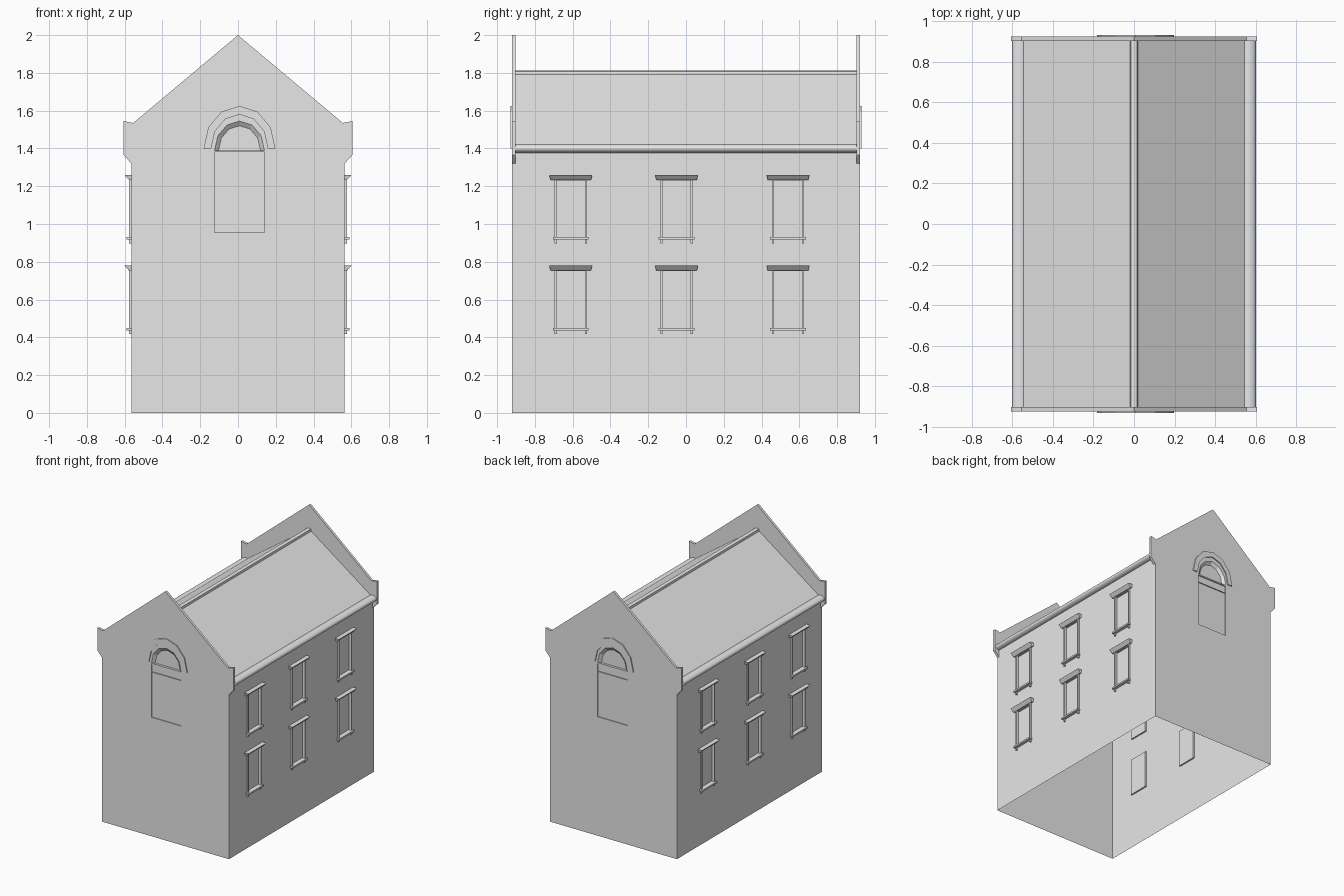
import bpy, bmesh
from math import pi, sin, cos
from mathutils import Matrix, Vector

cube = bpy.data.objects.get("Cube")
if cube:
    bpy.data.objects.remove(cube, do_unlink=True)

stone = bpy.data.materials.new("pale_grey")
stone.use_nodes = True
stone.diffuse_color = (0.8, 0.8, 0.8, 1)
stone.node_tree.nodes["Principled BSDF"].inputs["Base Color"].default_value = (0.8, 0.8, 0.8, 1)

HALF_X, HALF_Y = 0.565, 0.922
PARAPET = 0.02


def finish(bm, name, smooth=False):
    me = bpy.data.meshes.new(name)
    bm.to_mesh(me)
    bm.free()
    me.materials.append(stone)
    ob = bpy.data.objects.new(name, me)
    bpy.context.collection.objects.link(ob)
    if smooth:
        bpy.ops.object.select_all(action='DESELECT')
        ob.select_set(True)
        bpy.context.view_layer.objects.active = ob
        bpy.ops.object.shade_smooth_by_angle(angle=0.7)
    return ob


def frame(axis, sign):
    """Matrix taking (across, up, inward) to the wall on the given side."""
    inward = Vector((0, -sign, 0)) if axis == 'Y' else Vector((-sign, 0, 0))
    across = Vector((1, 0, 0)) if axis == 'Y' else Vector((0, 1, 0))
    dist = HALF_Y if axis == 'Y' else HALF_X
    rot = Matrix((across, (0, 0, 1), inward)).transposed().to_4x4()
    return Matrix.Translation(-inward * dist) @ rot


def ring(bm, points, depth):
    return [bm.verts.new((u, v, depth)) for u, v in points]


def skirt(bm, a, b):
    for i in range(len(a)):
        j = (i + 1) % len(a)
        bm.faces.new((a[i], a[j], b[j], b[i]))


def wall(name, mat, outline, recesses):
    """Sheet wall with recessed panels: (points, depth, splay) each."""
    bm = bmesh.new()
    loops = [ring(bm, p, 0) for p in [outline] + [r[0] for r in recesses]]
    edges = [bm.edges.new((l[i], l[i - 1])) for l in loops for i in range(len(l))]
    bmesh.ops.triangle_fill(bm, use_beauty=True, use_dissolve=False, edges=edges)
    for loop, (points, depth, splay) in zip(loops[1:], recesses):
        cu = sum(p[0] for p in points) / len(points)
        base = min(p[1] for p in points)
        inner = ring(bm, [(cu + (u - cu) * splay, base + (v - base) * splay)
                          for u, v in points], depth)
        skirt(bm, loop, inner)
        bm.faces.new(inner)
    bm.transform(mat)
    bmesh.ops.recalc_face_normals(bm, faces=bm.faces)
    out = -(mat.to_3x3() @ Vector((0, 0, 1)))
    if sum(f.normal.dot(out) * f.calc_area() for f in bm.faces) < 0:
        bmesh.ops.reverse_faces(bm, faces=bm.faces)
    return finish(bm, name)


def prism(name, mat, points, d0, d1):
    """Solid outline extruded between two depths of a wall frame."""
    bm = bmesh.new()
    a, b = ring(bm, points, d0), ring(bm, points, d1)
    skirt(bm, a, b)
    bm.faces.new(a)
    bm.faces.new(b)
    bm.transform(mat)
    bmesh.ops.recalc_face_normals(bm, faces=bm.faces)
    return finish(bm, name)


def rect(u0, u1, v0, v1):
    return [(u0, v0), (u1, v0), (u1, v1), (u0, v1)]


def arch(cu, base, ru, rv, n=6):
    return [(cu + ru * cos(pi * i / n), base + rv * sin(pi * i / n)) for i in range(n + 1)]


def along_y(name, section, half, smooth=False):
    """Open section (x, z) swept along the building."""
    bm = bmesh.new()
    a, b = ([bm.verts.new((x, y, z)) for x, z in section] for y in (-half, half))
    for i in range(len(a) - 1):
        bm.faces.new((a[i], a[i + 1], b[i + 1], b[i]))
    bmesh.ops.recalc_face_normals(bm, faces=bm.faces)
    if sum(f.normal.z * f.calc_area() for f in bm.faces) < 0:
        bmesh.ops.reverse_faces(bm, faces=bm.faces)
    return finish(bm, name, smooth)


# Gable outline with kneelers at the eaves
shoulder = [(HALF_X, 1.32), (0.605, 1.365), (0.605, 1.545), (0.555, 1.535)]
crown = shoulder + [(0, 2.0)] + [(-u, v) for u, v in reversed(shoulder)]
gable = [(-HALF_X, 0), (HALF_X, 0)] + crown

# Gable walls, raised parapets and arched windows
WIN = 0.008
for side, sign in (("front", -1), ("back", 1)):
    m = frame('Y', sign)
    wall(side + "_gable_wall", m, gable,
         [(rect(WIN - 0.132, WIN + 0.132, 0.955, 1.38), 0.008, 1.0),
          (arch(WIN, 1.39, 0.132, 0.155), 0.018, 0.84)])
    # Parapet back and coping behind the wall sheet
    bm = bmesh.new()
    a, b = ring(bm, crown, 0), ring(bm, crown, PARAPET)
    skirt(bm, a, b)
    bm.faces.new(b)
    bm.transform(m)
    bmesh.ops.recalc_face_normals(bm, faces=bm.faces)
    finish(bm, side + "_parapet")
    # Hood moulding over the arch
    hood = arch(WIN, 1.40, 0.19, 0.225) + arch(WIN, 1.40, 0.15, 0.18)[::-1]
    prism(side + "_hood_mould", m, hood, -0.008, 0)

# Side walls with two rows of three windows
for side, sign in (("left", 1), ("right", -1)):
    m = frame('X', sign)
    windows = [(c, z) for z in (0.45, 0.93) for c in (-0.61, -0.05, 0.54)]
    wall(side + "_wall", m, rect(-HALF_Y, HALF_Y, 0, 1.40),
         [(rect(c - 0.08, c + 0.08, z, z + 0.30), 0.012, 1.0) for c, z in windows])
    for i, (c, z) in enumerate(windows):
        tag = f"{side}_window_{i + 1}_"
        # Lintel: flares outward to a flat top
        bm = bmesh.new()
        low = [bm.verts.new(p) for p in
               ((c - 0.107, z + 0.303, 0), (c + 0.107, z + 0.303, 0),
                (c + 0.107, z + 0.303, -0.012), (c - 0.107, z + 0.303, -0.012))]
        top = [bm.verts.new(p) for p in
               ((c - 0.114, z + 0.33, 0), (c + 0.114, z + 0.33, 0),
                (c + 0.114, z + 0.33, -0.036), (c - 0.114, z + 0.33, -0.036))]
        skirt(bm, low, top)
        bm.faces.new(low)
        bm.faces.new(top)
        bm.transform(m)
        bmesh.ops.recalc_face_normals(bm, faces=bm.faces)
        finish(bm, tag + "lintel")
        prism(tag + "sill", m, rect(c - 0.095, c + 0.095, z - 0.013, z), -0.025, 0)
        for s in (-1, 1):
            j, k = c + s * 0.08, c + s * 0.08
            prism(tag + "jamb", m, rect(j - 0.005, j + 0.005, z, z + 0.303), -0.012, 0.01)
            prism(tag + "bracket", m, rect(k - 0.006, k + 0.006, z - 0.033, z - 0.013), -0.012, 0)

# Roof slopes and ridge
END = HALF_Y - PARAPET
along_y("roof", [(-0.57, 1.405), (-0.545, 1.42), (0, 1.805), (0.545, 1.42), (0.57, 1.405)], END)
along_y("ridge_cap", [(-0.02, 1.785), (-0.016, 1.808), (0, 1.812), (0.016, 1.808), (0.02, 1.785)], END)

# Rounded gutters along both eaves
for side, sign in (("left", 1), ("right", -1)):
    roll = [(sign * (0.56 + 0.04 * cos(a)), 1.40 + 0.024 * sin(a))
            for a in (pi * (i / 10 - 0.5) for i in range(11))]
    along_y(side + "_gutter", [(sign * 0.56, 1.376)] + roll[1:] + [(sign * 0.545, 1.42)], END, True)
